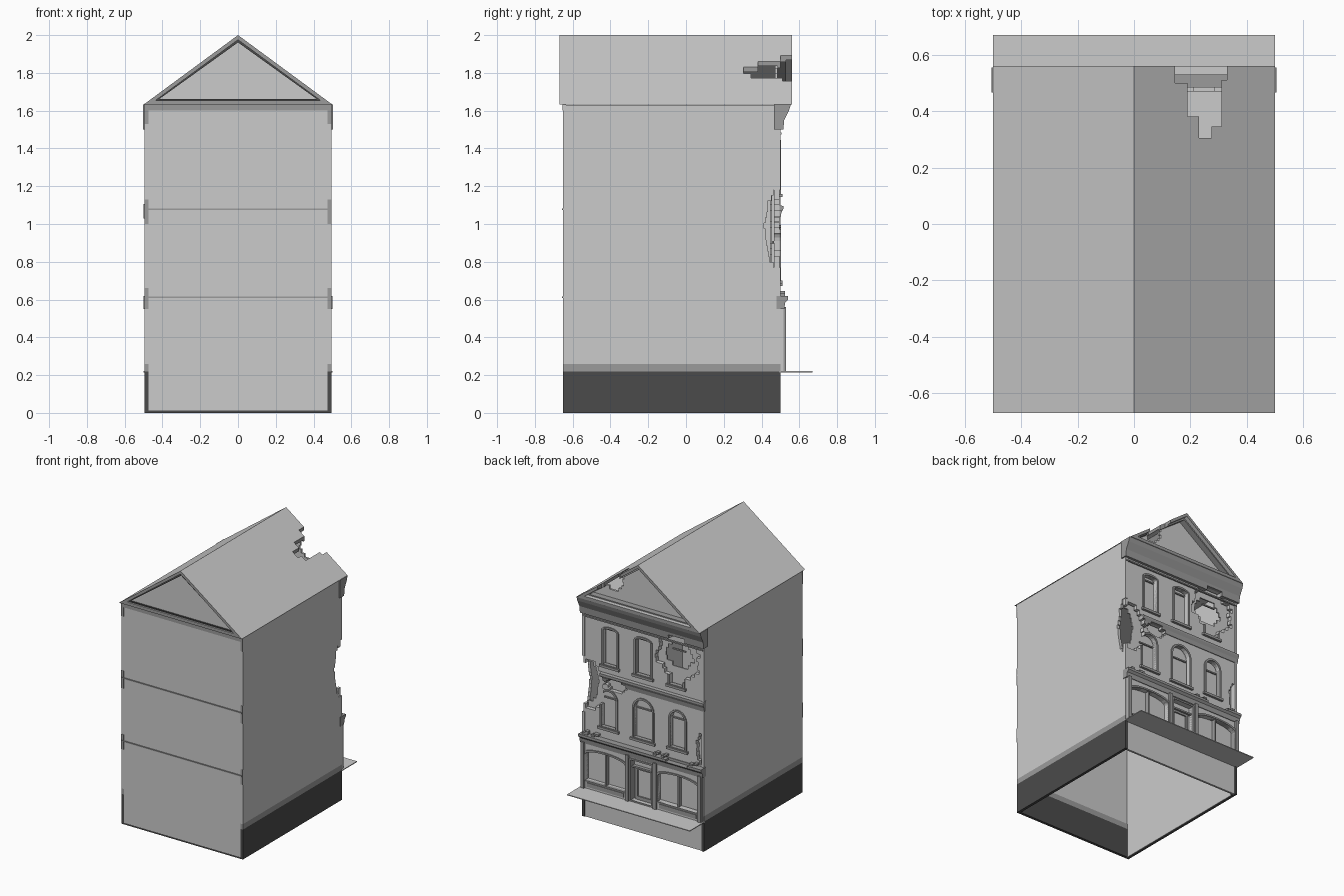
import bpy, bmesh, math, random
from mathutils import Vector

random.seed(4)
cube = bpy.data.objects.get("Cube")
if cube:
    bpy.data.objects.remove(cube, do_unlink=True)


def material(name, v):
    m = bpy.data.materials.new(name)
    m.use_nodes = True
    m.diffuse_color = (v, v, v, 1)
    m.node_tree.nodes["Principled BSDF"].inputs["Base Color"].default_value = (v, v, v, 1)
    return m


LIGHT = material("light plaster", 0.6)
MID = material("grey stone", 0.33)
DARK = material("dark stone", 0.07)


def prism(name, loops, axis, a, b, mat):
    """Extrude a filled outline (further loops are holes) from a to b along an axis."""
    cu = bpy.data.curves.new(name, 'CURVE')
    cu.dimensions, cu.fill_mode, cu.extrude = '2D', 'BOTH', (b - a) / 2
    for loop in loops:
        sp = cu.splines.new('POLY')
        sp.points.add(len(loop) - 1)
        for p, (u, v) in zip(sp.points, loop):
            p.co = (u, v, 0, 1)
        sp.use_cyclic_u = True
    tmp = bpy.data.objects.new(name, cu)
    me = bpy.data.meshes.new_from_object(tmp)
    bpy.data.objects.remove(tmp)
    mid = (a + b) / 2
    for vert in me.vertices:
        u, v, w = vert.co
        vert.co = (u, w + mid, v) if axis == 'y' else (w + mid, u, v)
    bm = bmesh.new()
    bm.from_mesh(me)
    bmesh.ops.remove_doubles(bm, verts=bm.verts, dist=1e-5)
    bmesh.ops.recalc_face_normals(bm, faces=bm.faces)
    for f in bm.faces:
        f.smooth = False
    bm.to_mesh(me)
    bm.free()
    me.materials.clear()
    me.materials.append(mat)
    ob = bpy.data.objects.new(name, me)
    bpy.context.collection.objects.link(ob)
    return ob


def rect(u0, u1, v0, v1):
    return [(u0, v0), (u1, v0), (u1, v1), (u0, v1)]


def box(name, x0, x1, y0, y1, z0, z1, mat):
    return prism(name, [rect(x0, x1, z0, z1)], 'y', y0, y1, mat)


def arch(c, w, z0, z1, rise):
    """Opening outline with an elliptical head; no rise gives a rectangle."""
    if not rise:
        return rect(c - w, c + w, z0, z1)
    top = [(c + w * math.cos(t * math.pi / 10), z1 - rise + rise * math.sin(t * math.pi / 10))
           for t in range(11)]
    return [(c - w, z0), (c + w, z0)] + top


def jagged(u0, u1, v0, v1, course=0.03):
    """Broken masonry outline: brick courses of uneven width."""
    n = max(3, round((v1 - v0) / course))
    c, h = (u0 + u1) / 2, (u1 - u0) / 2
    left, right = [], []
    for i in range(n):
        za, zb = v0 + (v1 - v0) * i / n, v0 + (v1 - v0) * (i + 1) / n
        k = math.sqrt(math.sin(math.pi * (i + 0.5) / n))
        r, l = (c + s * h * k * random.uniform(0.75, 1) for s in (1, -1))
        right += [(r, za), (r, zb)]
        left += [(l, za), (l, zb)]
    return right + left[::-1]


def cut(targets, loop, axis, a, b):
    cutter = prism("cutter", [loop], axis, a, b, MID)
    cutter.hide_render = True
    for ob in targets:
        mod = ob.modifiers.new("break", 'BOOLEAN')
        mod.operation, mod.solver, mod.object = 'DIFFERENCE', 'EXACT', cutter
        bpy.context.view_layer.update()
        me = bpy.data.meshes.new_from_object(ob.evaluated_get(bpy.context.evaluated_depsgraph_get()))
        ob.modifiers.clear()
        ob.data = me
    bpy.data.objects.remove(cutter, do_unlink=True)


# Side walls in three courses
walls = {}
for side, s in (("left", 1), ("right", -1)):
    x0, x1 = sorted((s * 0.475, s * 0.495))
    walls[side] = box(side + "_wall", x0, x1, -0.65, 0.5, 0.26, 1.63, LIGHT)
    box(side + "_band", x0, x1, -0.65, 0.5, 0.22, 0.26, MID)
    box(side + "_base", x0, x1, -0.65, 0.5, 0, 0.22, DARK)
    for z0, z1 in ((0.55, 0.66), (1.0, 1.13), (1.53, 1.6)):
        box(side + "_corner_stone", x0, x1, -0.652, -0.64, z0, z1, MID)
box("right_wall_lining", -0.475, -0.47, -0.64, 0.46, 0, 1.6, LIGHT)

# Plain front wall, its string courses and inner base
box("front_wall", -0.475, 0.475, -0.65, -0.635, 0.012, 1.6, LIGHT)
box("front_sill", -0.475, 0.475, -0.65, -0.635, 0, 0.012, DARK)
box("front_fascia", -0.495, 0.495, -0.655, -0.635, 1.6, 1.632, MID)
for z in (0.613, 1.077):
    box("front_string_course", -0.49, 0.49, -0.657, -0.645, z - 0.004, z + 0.004, MID)
box("inner_base", -0.47, 0.475, -0.635, -0.63, 0, 0.22, DARK)
box("inner_band", -0.47, 0.475, -0.635, -0.63, 0.22, 0.26, MID)

# Roof shell with recessed gables
outer = [(-0.5, 1.632), (0.5, 1.632), (0, 2)]
gable = [(-0.435, 1.655), (0.435, 1.655), (0, 1.975)]
panel = [(-0.415, 1.663), (0.415, 1.663), (0, 1.961)]
roof = prism("roof", [outer, gable], 'y', -0.67, 0.56, LIGHT)
roof.data.materials.append(MID)
for f in roof.data.polygons:
    f.material_index = int(abs(f.normal.y) > 0.9)
prism("front_gable_edge", [gable, panel], 'y', -0.66, -0.65, DARK)
prism("front_gable_panel", [gable], 'y', -0.65, -0.64, LIGHT)
back_gable = prism("back_gable_panel", [gable], 'y', 0.47, 0.485, LIGHT)
back_edge = prism("back_gable_moulding", [gable, panel], 'y', 0.485, 0.53, MID)

# Street wall with its openings: centre, half width, sill, head, rise
upper = [(0.27, 0.055, 1.16, 1.43, 0.015), (0, 0.06, 1.16, 1.43, 0.015), (-0.27, 0.055, 1.16, 1.43, 0.015),
         (0.28, 0.06, 0.7, 0.97, 0.06), (0, 0.075, 0.69, 0.98, 0.075), (-0.28, 0.06, 0.7, 0.97, 0.06)]
shop = [(0.295, 0.165, 0.28, 0.51, 0.04), (0, 0.085, 0.235, 0.53, 0), (-0.295, 0.165, 0.28, 0.51, 0.04)]
facade = prism("street_wall", [rect(-0.49, 0.49, 0.6, 1.55)] + [arch(*o) for o in upper],
               'y', 0.465, 0.495, LIGHT)
lining = box("street_wall_lining", -0.47, 0.475, 0.445, 0.455, 0.3, 1.6, LIGHT)
prism("shop_wall", [rect(-0.49, 0.49, 0.22, 0.6)] + [arch(*o) for o in shop], 'y', 0.465, 0.515, LIGHT)
box("shop_glazing", -0.475, 0.475, 0.47, 0.48, 0.23, 0.58, LIGHT)
box("street_base", -0.475, 0.475, 0.48, 0.495, 0, 0.22, LIGHT)
box("pavement", -0.5, 0.5, 0.495, 0.67, 0.215, 0.221, LIGHT)

# Window surrounds and sills
frames = []
for c, w, z0, z1, r in upper:
    rim = arch(c, w + 0.014, z0, z1 + 0.014, r + 0.014 if r else 0)
    frames.append(prism("window_surround", [rim, arch(c, w, z0 + 0.004, z1, r)], 'y', 0.475, 0.503, MID))
    box("window_sill", c - w - 0.025, c + w + 0.025, 0.47, 0.512, z0 - 0.018, z0, MID)
    box("window_rail", c - w, c + w, 0.456, 0.466, z1 - r - 0.01, z1 - r, MID)

# Shop front joinery
for c, w, z0, z1, r in shop:
    prism("shop_surround", [arch(c, w + 0.012, z0 - 0.01, z1 + 0.012, r), arch(c, w, z0, z1, r)],
          'y', 0.48, 0.522, MID)
for s in (1, -1):
    box("shop_mullion", s * 0.295 - 0.006, s * 0.295 + 0.006, 0.48, 0.51, 0.28, 0.51, MID)
    for x in (0.113, 0.475):
        box("shop_pilaster", s * x - 0.013, s * x + 0.013, 0.5, 0.53, 0.222, 0.56, MID)
    box("stall_riser", s * 0.295 - 0.15, s * 0.295 + 0.15, 0.51, 0.52, 0.235, 0.265, MID)
prism("door_stiles", [rect(-0.07, 0.07, 0.235, 0.47), rect(-0.052, 0.052, 0.26, 0.455)], 'y', 0.48, 0.49, MID)
box("door_transom", -0.085, 0.085, 0.48, 0.505, 0.47, 0.482, MID)

# Moulded cornices
shop_cornice = prism("shop_cornice", [[(0.48, 0.55), (0.52, 0.55), (0.525, 0.585), (0.54, 0.6),
                     (0.54, 0.618), (0.48, 0.618)]], 'x', -0.5, 0.5, MID)
mid_cornice = prism("middle_cornice", [[(0.48, 1.03), (0.5, 1.03), (0.505, 1.06), (0.515, 1.08),
                    (0.515, 1.095), (0.48, 1.105)]], 'x', -0.5, 0.5, MID)
top_cornice = prism("top_cornice", [[(0.465, 1.5), (0.515, 1.5), (0.52, 1.55), (0.54, 1.59),
                    (0.545, 1.6), (0.555, 1.632), (0.465, 1.632)]], 'x', -0.504, 0.504, MID)
box("frieze_strip", -0.49, 0.49, 0.49, 0.505, 1.475, 1.485, MID)

# Broken masonry
hole = jagged(-0.48, -0.08, 1.2, 1.53)
cut([facade, top_cornice, frames[2]], hole, 'y', 0.46, 0.7)
cut([lining], jagged(-0.4, -0.14, 1.28, 1.46), 'y', 0.4, 0.46)
cut([facade, mid_cornice, frames[3]], jagged(0.3, 0.56, 0.8, 1.16), 'y', 0.457, 0.7)
cut([lining], jagged(0.38, 0.56, 0.84, 1.13), 'y', 0.4, 0.46)
cut([facade, mid_cornice], jagged(0.13, 0.32, 0.98, 1.07, 0.02), 'y', 0.457, 0.7)
cut([facade], jagged(-0.54, -0.42, 0.63, 0.86), 'y', 0.457, 0.7)
cut([shop_cornice], jagged(-0.46, -0.14, 0.6, 0.65, 0.015), 'y', 0.5, 0.7)
cut([walls["left"]], jagged(0.41, 0.56, 0.77, 1.18), 'x', 0.4, 0.6)

# Stepped break through the roof slope, widening towards the eaves end
for x0, x1, y0 in ((0.145, 0.2, 0.5), (0.19, 0.24, 0.38), (0.23, 0.275, 0.305), (0.265, 0.31, 0.345), (0.3, 0.33, 0.51)):
    cut([roof, back_edge], rect(x0, x1, 1.7, 2.1), 'y', y0, 0.6)
cut([back_gable], jagged(0.16, 0.33, 1.72, 1.9, 0.025), 'y', 0.4, 0.6)

# Fallen bricks on the ledges
for i in range(14):
    x = random.choice((random.uniform(-0.47, -0.4), random.uniform(-0.2, -0.1), random.uniform(0.35, 0.47)))
    z = 0.618 + random.choice((0, 0.012))
    box("loose_brick", x - 0.012, x + 0.012, 0.497, 0.525, z, z + 0.014, MID)
